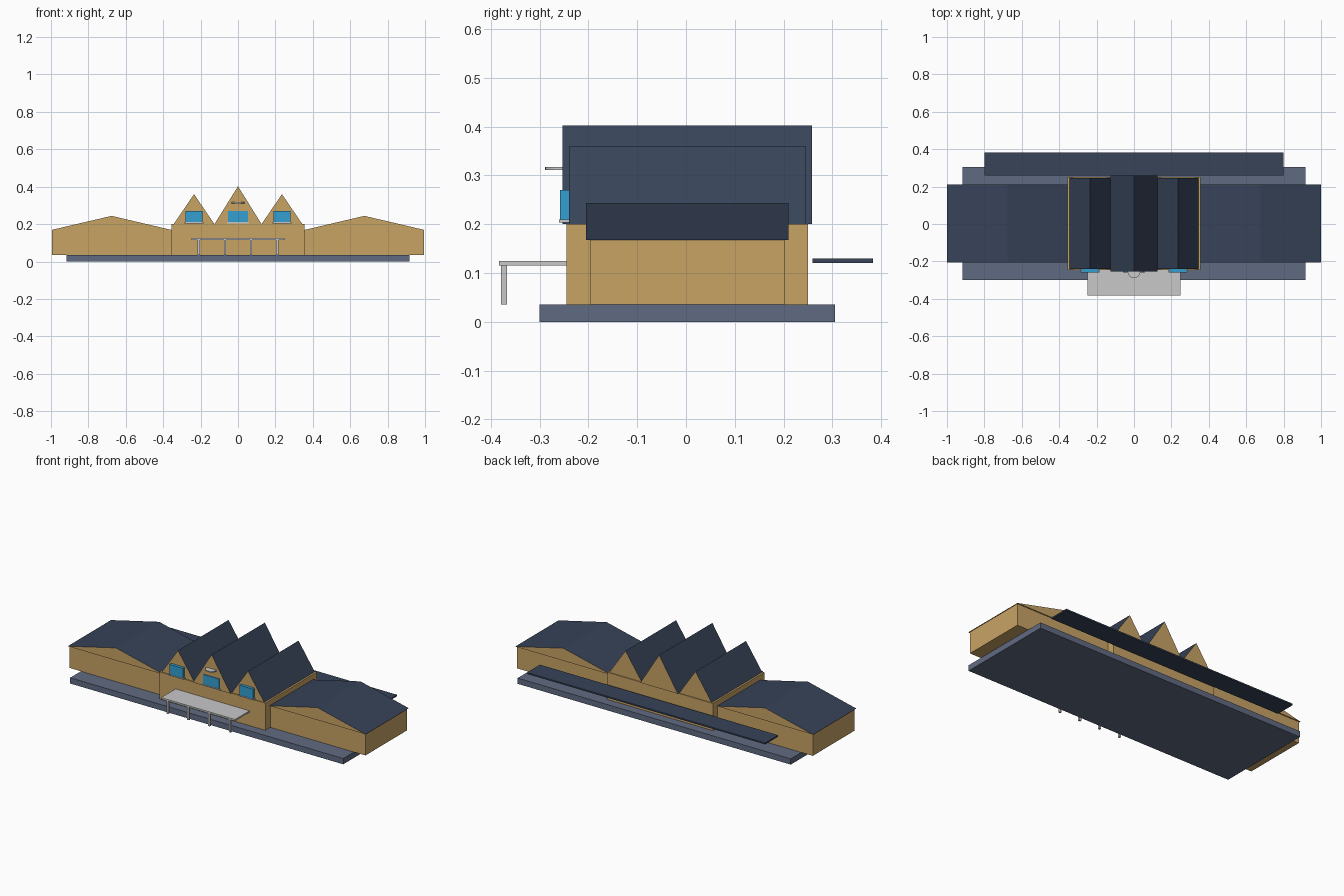
import bpy, bmesh

cube = bpy.data.objects.get("Cube")
if cube:
    bpy.data.objects.remove(cube)


def material(name, color):
    m = bpy.data.materials.new(name)
    m.use_nodes = True
    m.diffuse_color = (*color, 1)
    m.node_tree.nodes["Principled BSDF"].inputs["Base Color"].default_value = (*color, 1)
    return m


TAN = material("tan wall", (0.578, 0.371, 0.130))
NAVY = material("navy roof", (0.038, 0.056, 0.098))
SLATE = material("slate platform", (0.118, 0.145, 0.223))
BLUE = material("blue glass", (0.034, 0.352, 0.645))
GREY = material("light grey", (0.58, 0.58, 0.59))


def finish(name, bm, *mats):
    bmesh.ops.recalc_face_normals(bm, faces=bm.faces)
    mesh = bpy.data.meshes.new(name)
    bm.to_mesh(mesh)
    bm.free()
    for m in mats:
        mesh.materials.append(m)
    ob = bpy.data.objects.new(name, mesh)
    bpy.context.collection.objects.link(ob)
    return ob


def box(name, x, y, z, mat):
    bm = bmesh.new()
    bmesh.ops.create_cube(bm, size=1)
    for v in bm.verts:
        v.co = [lo + (c + 0.5) * (hi - lo) for c, (lo, hi) in zip(v.co, (x, y, z))]
    return finish(name, bm, mat)


def gable(name, cx, half, y, z):
    """Triangular prism along y: tan ends, navy slopes."""
    bm = bmesh.new()
    profile = [(cx - half, z[0]), (cx + half, z[0]), (cx, z[1])]
    end = bm.faces.new([bm.verts.new((px, y[0], pz)) for px, pz in profile])
    ext = bmesh.ops.extrude_face_region(bm, geom=[end], use_keep_orig=True)
    moved = [g for g in ext["geom"] if isinstance(g, bmesh.types.BMVert)]
    bmesh.ops.translate(bm, verts=moved, vec=(0, y[1] - y[0], 0))
    bmesh.ops.recalc_face_normals(bm, faces=bm.faces)
    for f in bm.faces:
        f.material_index = 1 if f.normal.z > 0.1 else 0
    return finish(name, bm, TAN, NAVY)


# Platform and central hall
box("platform", (-0.917, 0.917), (-0.30, 0.305), (0, 0.035), SLATE)
box("central_hall", (-0.355, 0.355), (-0.245, 0.25), (0.035, 0.20), TAN)

# Wings with low gable roofs
for side, s in (("left", 1), ("right", -1)):
    box(side + "_wing", sorted((s * 0.354, s * 0.994)), (-0.197, 0.203), (0.035, 0.168), TAN)
    gable(side + "_wing_roof", s * 0.676, 0.324, (-0.205, 0.21), (0.168, 0.244))

# Three steep gables, each with a window and sill
for name, cx, half, y, top, w in (
        ("left", 0.235, 0.109, (-0.24, 0.245), 0.36, 0.045),
        ("center", 0, 0.126, (-0.253, 0.258), 0.402, 0.053),
        ("right", -0.235, 0.109, (-0.24, 0.245), 0.36, 0.045)):
    gable(name + "_gable", cx, half, y, (0.20, top))
    box(name + "_window", (cx - w, cx + w), (-0.258, -0.238), (0.21, 0.27), BLUE)
    box(name + "_sill", (cx - w - 0.006, cx + w + 0.006), (-0.26, -0.238), (0.204, 0.21), GREY)

# Round shelf above the central window
bm = bmesh.new()
bmesh.ops.create_cone(bm, cap_ends=True, segments=24, radius1=0.034, radius2=0.034, depth=0.006)
bmesh.ops.translate(bm, verts=bm.verts, vec=(0, -0.255, 0.314))
finish("round_shelf", bm, GREY)

# Entrance canopy on four posts
box("entrance_canopy", (-0.248, 0.248), (-0.383, -0.245), (0.115, 0.125), GREY)
for i in range(4):
    px = -0.21 + 0.14 * i
    box(f"canopy_post_{i + 1}", (px - 0.006, px + 0.006), (-0.379, -0.367), (0.035, 0.115), GREY)

# Long rear canopy
box("rear_canopy", (-0.80, 0.80), (0.259, 0.383), (0.121, 0.13), NAVY)
